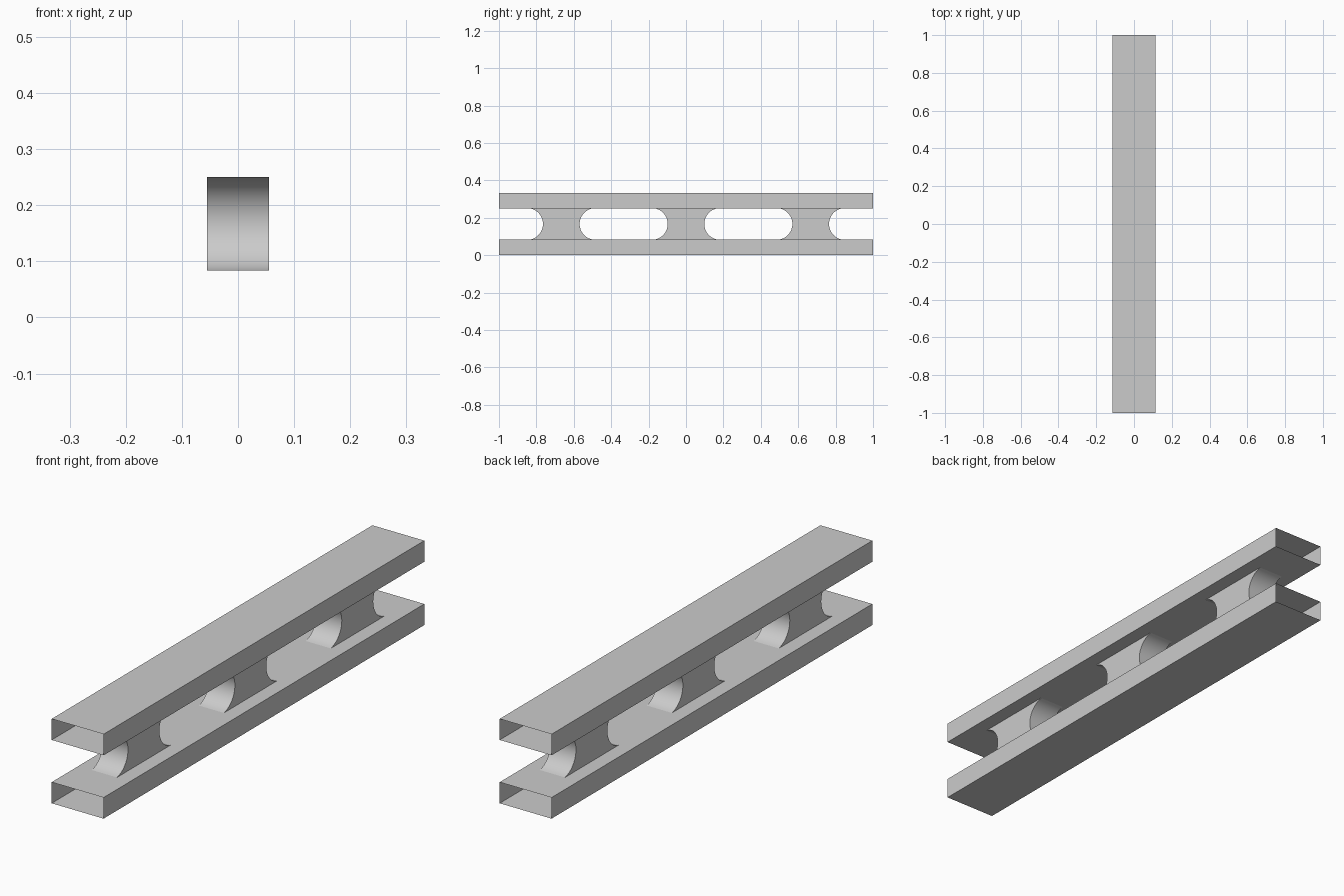
import bpy, math

if "Cube" in bpy.data.objects:
    bpy.data.objects.remove(bpy.data.objects["Cube"])

W, L = 0.1133, 1.0         # rail half width, half length
T, H = 1 / 12, 1 / 3       # rail thickness, total height


def make(name, verts, faces):
    me = bpy.data.meshes.new(name)
    me.from_pydata(verts, [], faces)
    ob = bpy.data.objects.new(name, me)
    bpy.context.collection.objects.link(ob)
    return ob


# Rails: rectangular tubes with open ends
def rail(name, z0):
    prof = [(-W, z0), (W, z0), (W, z0 + T), (-W, z0 + T)]
    verts = [(x, y, z) for y in (-L, L) for x, z in prof]
    faces = [(i, (i + 1) % 4, (i + 1) % 4 + 4, i + 4) for i in range(4)]
    make(name, verts, faces)


rail("lower_rail", 0)
rail("upper_rail", H - T)


# Spacers: flat sides, concave ends, open where they meet the rails
def spacer(name, yc, half_x=0.055, wide=1 / 6, waist=0.098, n=24):
    half_h = H / 2 - T
    sag = wide - waist
    r = (half_h ** 2 + sag ** 2) / (2 * sag)
    a = math.asin(half_h / r)
    verts, faces = [], []
    for i in range(n + 1):
        t = -a + 2 * a * i / n
        z = H / 2 + r * math.sin(t)
        w = waist + r * (1 - math.cos(t))
        verts += [(-half_x, yc - w, z), (half_x, yc - w, z),
                  (half_x, yc + w, z), (-half_x, yc + w, z)]
    for i in range(n):
        for k in range(4):
            b, m = 4 * i, (k + 1) % 4
            faces.append((b + k, b + m, b + 4 + m, b + 4 + k))
    ob = make(name, verts, faces)
    bpy.context.view_layer.objects.active = ob
    ob.select_set(True)
    bpy.ops.object.shade_smooth_by_angle(angle=math.radians(35))
    ob.select_set(False)


for label, y in (("front", -2 / 3), ("middle", 0), ("back", 2 / 3)):
    spacer(label + "_spacer", y)
